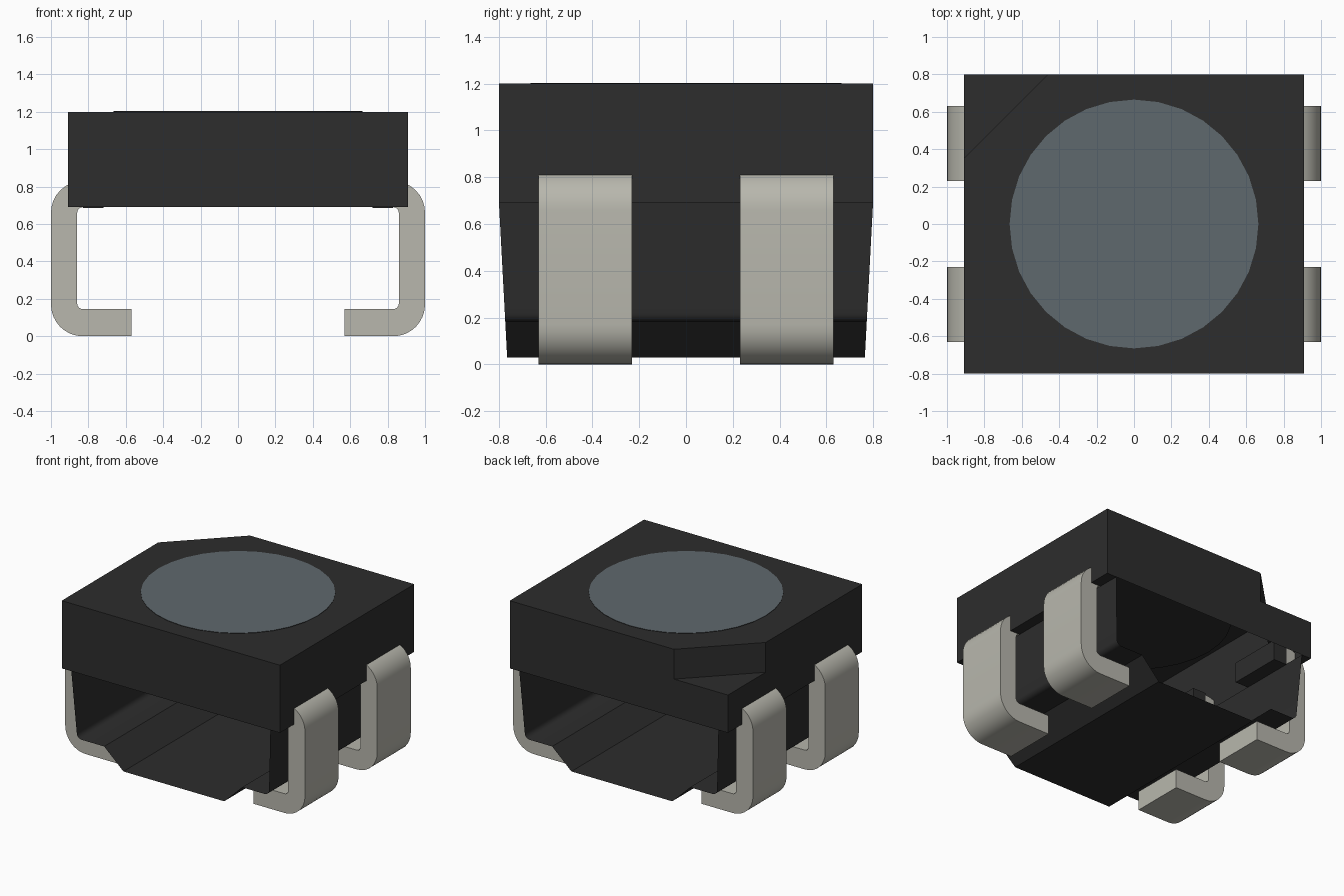
import bpy, bmesh, math

cube = bpy.data.objects.get("Cube")
if cube:
    bpy.data.objects.remove(cube, do_unlink=True)


def material(name, rgb):
    m = bpy.data.materials.new(name)
    m.use_nodes = True
    m.diffuse_color = (*rgb, 1)
    bsdf = m.node_tree.nodes["Principled BSDF"]
    bsdf.inputs["Base Color"].default_value = (*rgb, 1)
    bsdf.inputs["Roughness"].default_value = 0.6
    return m


BLACK = material("black plastic", (0.026, 0.026, 0.026))
LENS = material("grey blue lens", (0.114, 0.138, 0.153))
METAL = material("tin metal", (0.479, 0.474, 0.418))


def finish(name, bm, mats, smooth=False):
    me = bpy.data.meshes.new(name)
    bm.to_mesh(me)
    bm.free()
    for m in mats:
        me.materials.append(m)
    ob = bpy.data.objects.new(name, me)
    bpy.context.collection.objects.link(ob)
    if smooth:
        bpy.ops.object.select_all(action='DESELECT')
        ob.select_set(True)
        bpy.context.view_layer.objects.active = ob
        bpy.ops.object.shade_smooth_by_angle(angle=math.radians(35))
    return ob


def arc(cx, cz, r, a0, a1, n=8):
    return [(cx + r * math.cos(math.radians(a0 + (a1 - a0) * i / n)),
             cz + r * math.sin(math.radians(a0 + (a1 - a0) * i / n))) for i in range(n + 1)]


def box(name, x0, x1, y0, y1, z0, z1, mat):
    bm = bmesh.new()
    bmesh.ops.create_cube(bm, size=1)
    for v in bm.verts:
        v.co = ((x0 + x1) / 2 + v.co.x * (x1 - x0),
                (y0 + y1) / 2 + v.co.y * (y1 - y0),
                (z0 + z1) / 2 + v.co.z * (z1 - z0))
    return finish(name, bm, [mat])


# Upper housing: hollow shell, open below, with a notched corner
W, D, Z0, ZN, Z1 = 0.91, 0.80, 0.69, 0.975, 1.20
NX, NY = -0.46, 0.35
bm = bmesh.new()
rect = [(-W, -D), (W, -D), (W, D), (-W, D)]
cut = [(-W, -D), (W, -D), (W, D), (NX, D), (-W, NY)]


def face(pts):
    bm.faces.new([bm.verts.new(p) for p in pts])


def walls(loop, z0, z1):
    for (ax, ay), (bx, by) in zip(loop, loop[1:] + loop[:1]):
        face([(ax, ay, z0), (bx, by, z0), (bx, by, z1), (ax, ay, z1)])


walls(rect, Z0, ZN)
walls(cut, ZN, Z1)
face([(x, y, Z1) for x, y in cut])
face([(NX, D, ZN), (-W, D, ZN), (-W, NY, ZN)])
for s in (-1, 1):  # narrow underside rims beside the lower body
    rim = [(s * 0.83, -D, Z0), (s * 0.83, D, Z0), (s * W, D, Z0), (s * W, -D, Z0)]
    face(rim if s > 0 else rim[::-1])
bmesh.ops.remove_doubles(bm, verts=bm.verts, dist=0.0005)
finish("upper_housing", bm, [BLACK])

# Lower body: folded shell, open at front and back, narrowing downward
right = [(0.42, 0.03), (0.575, 0.18)] + arc(0.762, 0.22, 0.04, -90, 0, 5) + [(0.83, Z0)]
profile = [(-x, z) for x, z in reversed(right)] + right
bm = bmesh.new()
rows = []
for x, z in profile:
    y = D - 0.035 * (Z0 - z) / 0.66
    rows.append((bm.verts.new((x, -y, z)), bm.verts.new((x, y, z))))
for a, b in zip(rows, rows[1:]):
    bm.faces.new((a[0], a[1], b[1], b[0]))
finish("lower_body", bm, [BLACK], True)

# Round window: grey top face on a dark sunken cup
bm = bmesh.new()
bmesh.ops.create_cone(bm, cap_ends=True, segments=32, radius1=0.665, radius2=0.665, depth=0.2)
for v in bm.verts:
    v.co.z += 1.103
for f in bm.faces:
    f.material_index = 1 if f.normal.z > 0.9 else 0
finish("round_window", bm, [BLACK, LENS])

# Bent metal legs, each ending in a small pocket inside the housing
leg_profile = ([(0.57, 0.0)] + arc(0.83, 0.17, 0.17, -90, 0) + arc(0.83, 0.66, 0.17, 0, 90)
               + [(0.75, 0.83), (0.75, 0.69)] + arc(0.83, 0.66, 0.03, 90, 0, 4)
               + arc(0.83, 0.175, 0.03, 0, -90, 4) + [(0.57, 0.145)])
for side, s in (("left", 1), ("right", -1)):
    for end, yc in (("front", -0.43), ("back", 0.43)):
        bm = bmesh.new()
        base = bm.faces.new([bm.verts.new((s * x, yc - 0.2, z)) for x, z in leg_profile])
        ext = bmesh.ops.extrude_face_region(bm, geom=[base])
        for v in ext["geom"]:
            if isinstance(v, bmesh.types.BMVert):
                v.co.y += 0.4
        bmesh.ops.recalc_face_normals(bm, faces=bm.faces)
        finish(f"{end}_{side}_leg", bm, [METAL], True)
        x0, x1 = sorted((s * 0.72, s * 0.828))
        box(f"{end}_{side}_pocket", x0, x1, yc - 0.205, yc + 0.205, 0.686, 0.84, BLACK)
